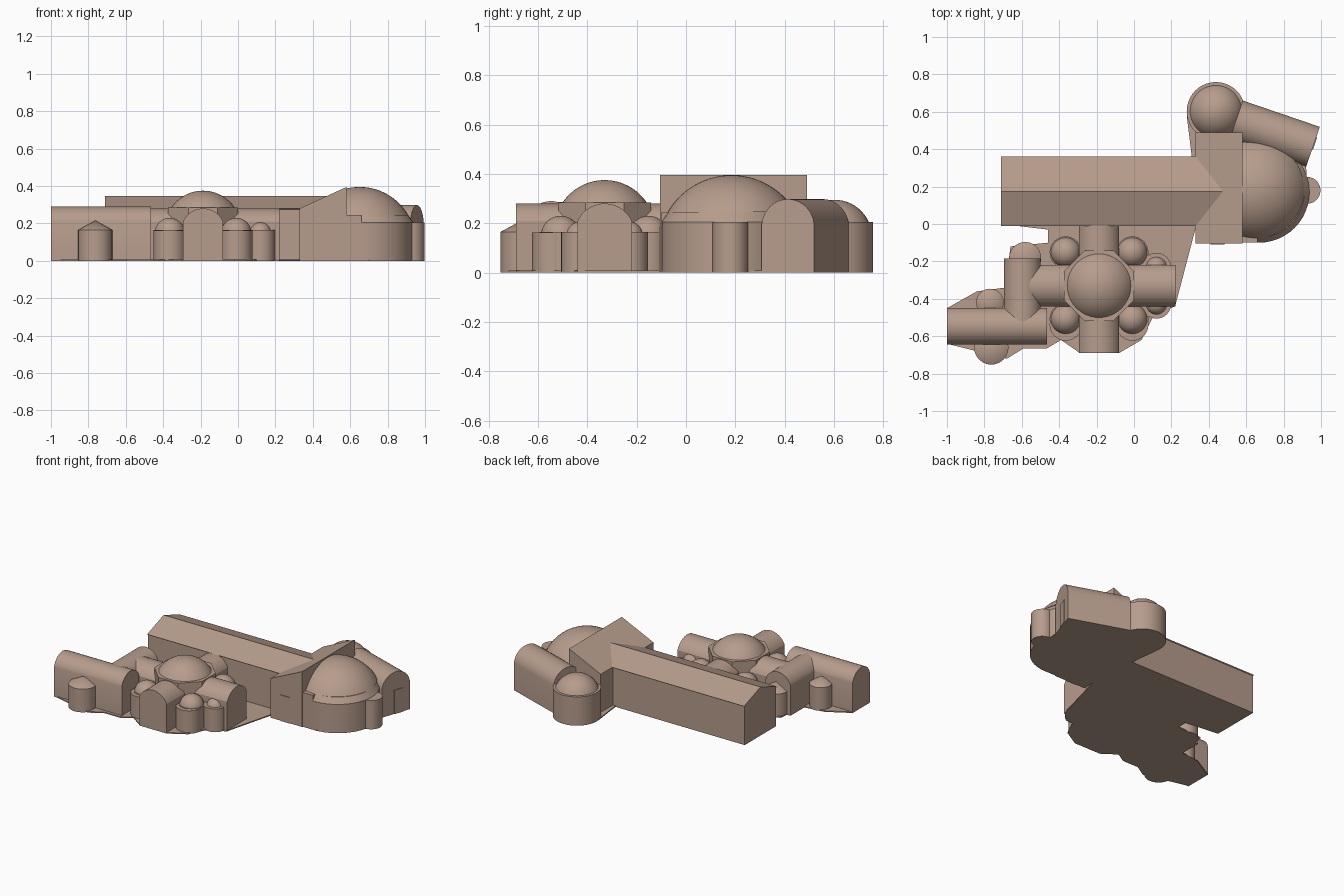
import bpy, bmesh, math
from mathutils import Vector

cube = bpy.data.objects.get("Cube")
if cube:
    bpy.data.objects.remove(cube, do_unlink=True)

stone = bpy.data.materials.new("warm stone")
stone.use_nodes = True
COLOUR = (0.47, 0.335, 0.265, 1)
stone.diffuse_color = COLOUR
stone.node_tree.nodes["Principled BSDF"].inputs["Base Color"].default_value = COLOUR


def finish(name, bm):
    bmesh.ops.recalc_face_normals(bm, faces=bm.faces)
    mesh = bpy.data.meshes.new(name)
    bm.to_mesh(mesh)
    bm.free()
    mesh.materials.append(stone)
    obj = bpy.data.objects.new(name, mesh)
    bpy.context.collection.objects.link(obj)
    bpy.ops.object.select_all(action='DESELECT')
    obj.select_set(True)
    bpy.context.view_layer.objects.active = obj
    bpy.ops.object.shade_smooth_by_angle(angle=math.radians(25))
    return obj


def extrude(name, points, offset):
    """Extrude a closed outline of 3D points along an offset."""
    bm = bmesh.new()
    face = bm.faces.new([bm.verts.new(p) for p in points])
    geom = bmesh.ops.extrude_face_region(bm, geom=[face], use_keep_orig=True)["geom"]
    bmesh.ops.translate(bm, vec=offset,
                        verts=[g for g in geom if isinstance(g, bmesh.types.BMVert)])
    return finish(name, bm)


def prism(name, start, end, profile):
    """Run an upright (across, height) profile from start to end on the ground."""
    a, b = Vector((*start, 0)), Vector((*end, 0))
    side = Vector((0, 0, 1)).cross((b - a).normalized())
    return extrude(name, [a + side * u + Vector((0, 0, z)) for u, z in profile], b - a)


def box(name, x0, x1, y0, y1, z0, z1):
    return extrude(name, [(x0, y0, z0), (x1, y0, z0), (x1, y1, z0), (x0, y1, z0)],
                   (0, 0, z1 - z0))


def arc(radius, rise, base, steps):
    """Points of a circular cap from its rim up to its crown."""
    big = (radius ** 2 + rise ** 2) / (2 * rise)
    span = math.atan2(radius, big - rise)
    return [(big * math.sin(span * (1 - i / steps)),
             base + rise - big + big * math.cos(span * (1 - i / steps)))
            for i in range(steps + 1)]


def vault(name, start, end, width, spring, top):
    half = arc(width / 2, top - spring, spring, 10)
    left = [(-u, z) for u, z in reversed(half[:-1])]
    return prism(name, start, end, [(width / 2, 0)] + half + left + [(-width / 2, 0)])


def lathe(name, x, y, profile, sides=40, turn=0):
    """Spin an (radius, height) profile about a vertical axis."""
    bm = bmesh.new()
    rings = []
    for r, z in profile:
        if r < 1e-5:
            rings.append([bm.verts.new((x, y, z))] * sides)
        else:
            angles = [turn + math.tau * i / sides for i in range(sides)]
            rings.append([bm.verts.new((x + r * math.cos(t), y + r * math.sin(t), z))
                          for t in angles])
    for low, high in zip(rings, rings[1:]):
        for i in range(sides):
            j = (i + 1) % sides
            corners = list(dict.fromkeys((low[i], low[j], high[j], high[i])))
            bm.faces.new(corners)
    bm.faces.new(list(reversed(rings[0])))
    if rings[-1][0] is not rings[-1][1]:
        bm.faces.new(rings[-1])
    return finish(name, bm)


def tower(name, x, y, radius, height, dome_radius, rise):
    wall = [(radius, 0), (radius, height)]
    return lathe(name, x, y, wall + arc(dome_radius, rise, height, 10))


# Ground slab joining all the buildings
slab = [(-0.71, 0), (-0.46, -0.03), (-0.46, -0.1), (-0.66, -0.12), (-0.69, -0.34),
        (-0.84, -0.36), (-1, -0.45), (-1, -0.64), (-0.68, -0.72), (-0.59, -0.665),
        (-0.465, -0.665), (-0.39, -0.62), (-0.29, -0.69), (-0.08, -0.69),
        (0.04, -0.62), (0.1, -0.5), (0.22, -0.44), (0.33, -0.02), (0.33, -0.1),
        (0.7, -0.1), (0.93, 0.1), (0.92, 0.31), (0.58, 0.45), (0.42, 0.6),
        (0.282, 0.58), (0.31, 0.35), (-0.71, 0.35)]
extrude("ground_slab", [(x, y, 0) for x, y in slab], (0, 0, 0.008))

# Long gabled hall
gable = [(0.177, 0), (0.177, 0.275), (0.185, 0.28), (0, 0.347),
         (-0.185, 0.28), (-0.177, 0.275), (-0.177, 0)]
prism("long_hall", (-0.71, 0.175), (0.5, 0.175), gable)

# Cross hall with a single sloping roof
lean_to = [(0.33, 0), (0.58, 0), (0.58, 0.395), (0.33, 0.28)]
extrude("cross_hall", [(x, -0.105, z) for x, z in lean_to], (0, 0.595, 0))
box("cross_hall_door", 0.41, 0.485, -0.109, -0.1, 0, 0.185)

# Great apse, its dome and the small round chapel
box("apse_link", 0.5, 0.66, -0.1, 0.44, 0, 0.245)
lathe("apse_wall", 0.668, 0.17, [(0.27, 0), (0.27, 0.205), (0.242, 0.245)], 48)
lathe("apse_dome", 0.65, 0.185, arc(0.26, 0.15, 0.245, 14), 48)
lathe("apse_chapel", 0.925, 0.18, [(0.072, 0), (0.072, 0.205)])

# Rear round tower and the angled vaulted wing
tower("rear_tower", 0.438, 0.603, 0.156, 0.205, 0.138, 0.09)
wing_end = Vector((0.957, 0.413))
wing_dir = Vector((0.41, -0.14)).normalized()
vault("angled_wing", wing_end - wing_dir * 0.435, wing_end, 0.225, 0.195, 0.298)
wing_door = [(-0.015, 0), (-0.015, 0.17), (0.055, 0.17), (0.055, 0)]
prism("angled_wing_door", wing_end, wing_end + wing_dir * 0.005, wing_door)

# Domed church: crossing arms, octagonal drum and dome
CX, CY = -0.187, -0.33
vault("church_long_arm", (CX, -0.69), (CX, 0.02), 0.215, 0.21, 0.28)
vault("church_cross_arm", (-0.6, CY), (0.222, CY), 0.22, 0.21, 0.28)
lathe("church_drum", CX, CY, [(0.203, 0), (0.203, 0.285)], 8, math.pi / 8)
lathe("church_dome", CX, CY, arc(0.17, 0.09, 0.285, 12), 48)

# Corner turrets and little east turrets of the church
for side, sx in (("left", 1), ("right", -1)):
    for end, sy in (("back", 1), ("front", -1)):
        x, y = CX + sx * 0.178, CY + sy * 0.178
        tower(f"{end}_{side}_turret", x, y, 0.086, 0.165, 0.079, 0.065)
        # Straight wall strengthening each corner
        wx, wy = CX + sx * 0.17, CY + sy * 0.17
        box(f"{end}_{side}_corner", min(CX, wx), max(CX, wx),
            min(CY, wy), max(CY, wy), 0, 0.165)
        # Lower ring around the front turrets
        if sy < 0:
            lathe(f"{end}_{side}_turret_base", x, y - 0.03, [(0.086, 0), (0.086, 0.163)])
for end, sy in (("back", 1), ("front", -1)):
    tower(f"{end}_small_turret", 0.12, CY + sy * 0.098, 0.078, 0.165, 0.055, 0.042)

# Vaulted side buildings
vault("side_hall", (-1, -0.547), (-0.465, -0.547), 0.196, 0.213, 0.29)
vault("side_passage", (-0.597, -0.185), (-0.597, -0.53), 0.196, 0.213, 0.287)

# Cone-topped round rooms around the side buildings
for name, x, y, r in (("front_round_room", -0.763, -0.66, 0.092),
                      ("back_round_room", -0.77, -0.42, 0.074),
                      ("passage_round_room", -0.582, -0.182, 0.086)):
    lathe(name, x, y, [(r, 0), (r, 0.165), (0, 0.215)], 24)
